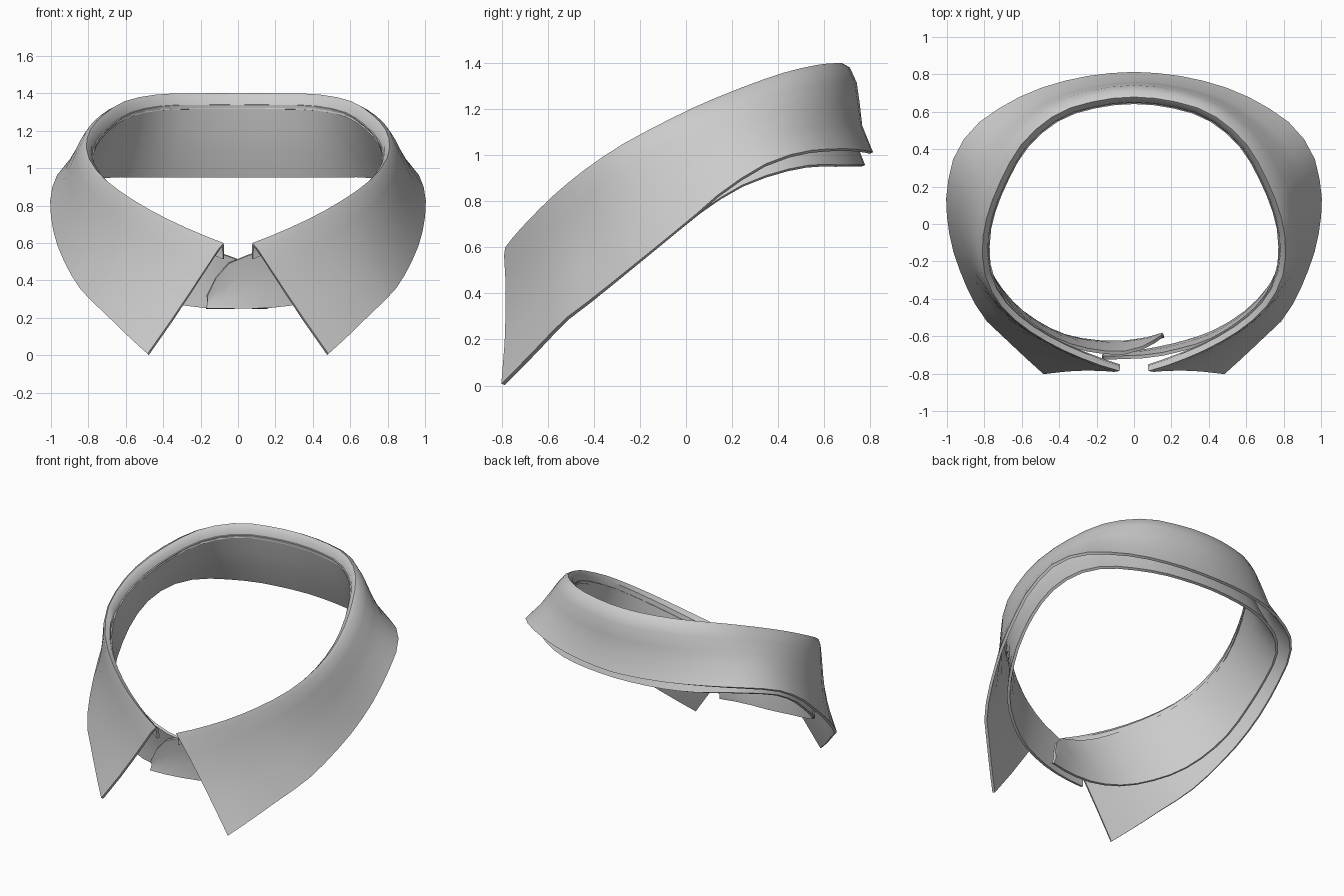
import bpy, bmesh
from mathutils import Vector as V

if "Cube" in bpy.data.objects:
    bpy.data.objects.remove(bpy.data.objects["Cube"])

# Half curves, running from back centre to front (x >= 0)
FOLD = [(0, .68, 1.4), (.22, .655, 1.4), (.42, .585, 1.395), (.6, .43, 1.36), (.72, .22, 1.285),
        (.79, .03, 1.205), (.81, -.12, 1.13), (.795, -.27, 1.05), (.72, -.42, .95),
        (.59, -.545, .85), (.42, -.65, .75), (.24, -.73, .665), (.08, -.785, .6)]
EDGE = [(0, .805, 1.01), (.2, .79, 1.015), (.38, .755, 1.02), (.56, .695, 1.025), (.73, .605, 1.022),
        (.86, .505, 1.01), (.955, .36, .965), (.993, .18, .855), (.993, .05, .745), (.965, -.12, .605),
        (.91, -.28, .475), (.85, -.41, .37), (.785, -.51, .295), (.69, -.6, .205), (.59, -.695, .105),
        (.48, -.795, .005)]
BASE = [(0, .77, .955), (.2, .755, .955), (.38, .72, .955), (.55, .65, .955), (.7, .55, .955),
        (.81, .42, .93), (.87, .25, .87), (.885, .08, .765), (.86, -.1, .62), (.79, -.26, .50),
        (.69, -.40, .41), (.55, -.51, .34), (.4, -.59, .29), (.2, -.65, .255)]


def resample(pts, n):
    """Evenly spaced points along a smooth curve through pts."""
    p = [V(q) for q in pts]
    p = [p[0] * 2 - p[1]] + p + [p[-1] * 2 - p[-2]]
    p[0] = V((-p[2].x, p[2].y, p[2].z))
    fine = []
    for a, b, c, d in zip(p, p[1:], p[2:], p[3:]):
        for k in range(10):
            t = k / 10
            fine.append((b * 2 + (c - a) * t + (a * 2 - b * 5 + c * 4 - d) * t * t
                         + (b * 3 - a - c * 3 + d) * t ** 3) / 2)
    fine.append(p[-2])
    dist = [0]
    for a, b in zip(fine, fine[1:]):
        dist.append(dist[-1] + (b - a).length)
    out, j = [], 0
    for i in range(n + 1):
        s = dist[-1] * i / n
        while j < len(fine) - 2 and dist[j + 1] < s:
            j += 1
        out.append(fine[j].lerp(fine[j + 1], (s - dist[j]) / (dist[j + 1] - dist[j])))
    return out


def flip(pts):
    return [V((-q[0], q[1], q[2])) for q in pts]


def around(half):
    return flip(half)[:0:-1] + half


def push(p, out, up=0):
    """Move a point away from the neck axis and up."""
    r = V((p.x, p.y, 0)).normalized()
    return p + r * out + V((0, 0, up))


def ribbon(name, rows, thick):
    """Skin rows of points into a cloth sheet with thickness."""
    bm = bmesh.new()
    vs = [[bm.verts.new(p) for p in row] for row in rows]
    for r0, r1 in zip(vs, vs[1:]):
        for i in range(len(r0) - 1):
            bm.faces.new((r0[i], r0[i + 1], r1[i + 1], r1[i]))
    bmesh.ops.recalc_face_normals(bm, faces=bm.faces)
    me = bpy.data.meshes.new(name)
    bm.to_mesh(me)
    bm.free()
    ob = bpy.data.objects.new(name, me)
    bpy.context.collection.objects.link(ob)
    bpy.context.view_layer.objects.active = ob
    ob.select_set(True)
    mod = ob.modifiers.new("thickness", 'SOLIDIFY')
    mod.thickness = thick
    mod.offset = 0
    bpy.ops.object.modifier_apply(modifier=mod.name)
    bpy.ops.object.shade_smooth_by_angle(angle=0.75)
    ob.select_set(False)


# Turned-down leaf with a rolled fold along its top; the roll flattens at the front
N = 22
fold, edge = around(resample(FOLD, N)), around(resample(EDGE, N))
rows = [[push(p, -.026, -.085) for p in fold],
        [push(p, -.02, -.03) for p in fold],
        [push(p, 0, -.008) for p in fold]]
for t, bulge in ((.06, .018), (.22, .026), (.45, .01), (.7, -.01), (1, 0)):
    row = []
    for i, (a, b) in enumerate(zip(fold, edge)):
        f = abs(i - N) / N
        k = bulge * max(0, 1 - 1.2 * f) - .015 * f * 4 * t * (1 - t)
        row.append(push(a.lerp(b, t), k))
    rows.append(row)
ribbon("collar_leaf", rows, .018)

# Neck stand, its two front ends overlapping
top = [push(V(p), -.03, -.06) for p in FOLD[:-2]] + [V((.24, -.675, .60))]
right_top = resample(top + [(.1, -.705, .55), (0, -.71, .515), (-.09, -.715, .46), (-.165, -.715, .32)], 26)
right_base = resample(BASE + [(0, -.695, .25), (-.17, -.71, .25)], 26)
left_top = flip(resample(top + [(.1, -.69, .545), (0, -.68, .515), (-.09, -.64, .46), (-.15, -.60, .33)], 26))
left_base = flip(resample(BASE[:-1] + [(.2, -.63, .255), (0, -.63, .25), (-.16, -.60, .25)], 26))
stand_top = left_top[:0:-1] + right_top
stand_base = left_base[:0:-1] + right_base
rows = [[push(a.lerp(b, t), bulge) for a, b in zip(stand_top, stand_base)]
        for t, bulge in ((0, 0), (.33, -.01), (.67, -.01), (1, 0))]
ribbon("collar_stand", rows, .018)
